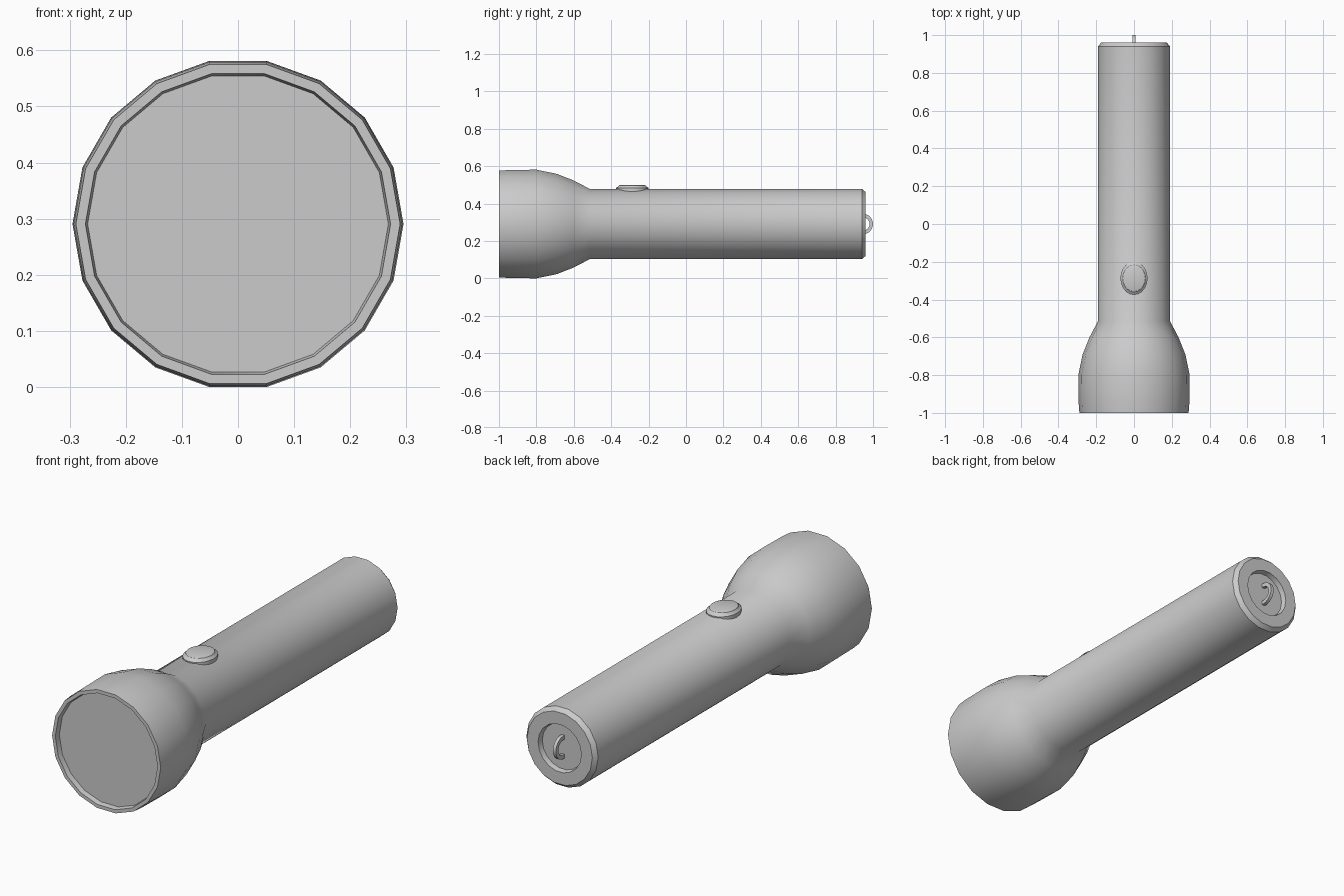
import bpy, bmesh, math

if "Cube" in bpy.data.objects:
    bpy.data.objects.remove(bpy.data.objects["Cube"])

CZ = 0.2905   # height of the torch axis
SIDES = 18


def finish(name, bm, angle=35):
    bmesh.ops.recalc_face_normals(bm, faces=bm.faces)
    me = bpy.data.meshes.new(name)
    bm.to_mesh(me)
    bm.free()
    ob = bpy.data.objects.new(name, me)
    bpy.context.collection.objects.link(ob)
    bpy.ops.object.select_all(action='DESELECT')
    ob.select_set(True)
    bpy.context.view_layer.objects.active = ob
    bpy.ops.object.shade_smooth_by_angle(angle=math.radians(angle))
    return ob


def stack_rings(name, rings, angle=35):
    """Skin a list of closed point rings and cap both ends."""
    bm = bmesh.new()
    loops = [[bm.verts.new(p) for p in ring] for ring in rings]
    n = len(loops[0])
    for a, b in zip(loops, loops[1:]):
        for i in range(n):
            j = (i + 1) % n
            bm.faces.new((a[i], a[j], b[j], b[i]))
    bm.faces.new(loops[0])
    bm.faces.new(loops[-1])
    return finish(name, bm, angle)


def ring_y(y, r, n=SIDES):
    return [(r * math.cos(2 * math.pi * i / n), y,
             CZ + r * math.sin(2 * math.pi * i / n)) for i in range(n)]


def ring_z(z, y, rx, ry, n=20):
    return [(rx * math.cos(2 * math.pi * i / n),
             y + ry * math.sin(2 * math.pi * i / n), z) for i in range(n)]


# Head, handle and tail as one turned shell, with recessed lens and tail cap
profile = [(-0.975, 0.268), (-1.0, 0.272), (-1.0, 0.289), (-0.95, 0.293),
           (-0.8, 0.295), (-0.69, 0.272), (-0.6, 0.236), (-0.515, 0.191),
           (0.94, 0.191), (0.96, 0.174), (0.96, 0.115), (0.935, 0.110)]
stack_rings("torch_body", [ring_y(y, r) for y, r in profile])

# Switch: oval collar with a raised cap
button = [(0.44, 0.072, 0.087), (0.484, 0.072, 0.087), (0.489, 0.064, 0.077),
          (0.497, 0.060, 0.071), (0.500, 0.052, 0.062)]
stack_rings("switch_button", [ring_z(z, -0.287, rx, ry) for z, rx, ry in button])

# Hanging loop: flat half ring standing out of the tail recess
steps = 12
sections = []
for i in range(steps + 1):
    a = math.pi * i / steps - math.pi / 2
    sections.append([(x, 0.945 + r * math.cos(a), CZ + r * math.sin(a))
                     for x, r in ((-0.008, 0.036), (0.008, 0.036),
                                  (0.008, 0.055), (-0.008, 0.055))])
# extend both ends into the tail cap
ends = [[(x, 0.93, z) for x, y, z in s] for s in (sections[0], sections[-1])]
stack_rings("tail_loop", [ends[0]] + sections + [ends[1]])
